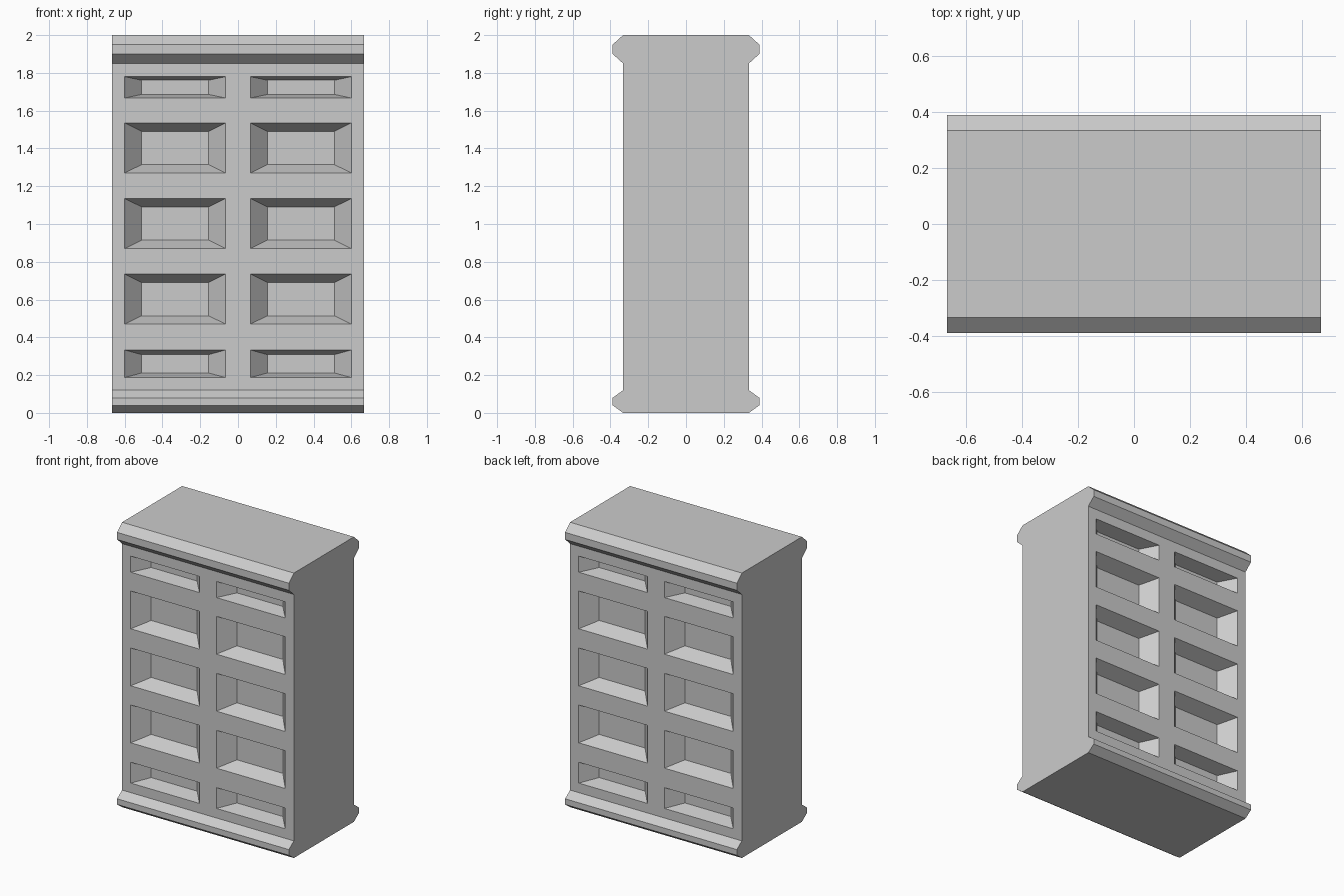
import bpy, bmesh

cube = bpy.data.objects.get("Cube")
if cube:
    bpy.data.objects.remove(cube, do_unlink=True)

HALF_W, WALL, LIP = 0.667, 0.333, 0.388
DEPTH, TAPER = 0.10, 2 / 3

grey = bpy.data.materials.new("stone grey")
grey.use_nodes = True
COLOUR = (0.6, 0.6, 0.6, 1)
grey.diffuse_color = COLOUR
grey.node_tree.nodes["Principled BSDF"].inputs["Base Color"].default_value = COLOUR

# Recess columns and rows as (start, end) spans
columns = [(-0.6, -0.066), (0.066, 0.6)]
rows = [(0.187, 0.333), (0.47, 0.735), (0.87, 1.135), (1.27, 1.535), (1.667, 1.78)]
xs = [-HALF_W] + [x for span in columns for x in span] + [HALF_W]
row_zs = [z for span in rows for z in span]

# Side profile: base moulding, flat wall, top moulding
profile = [(WALL, 0), (LIP, 0.04), (LIP, 0.08), (WALL, 0.12)]
profile += [(WALL, z) for z in row_zs]
profile += [(WALL, 1.85), (LIP, 1.9), (LIP, 1.95), (WALL, 2)]

bm = bmesh.new()


def face(points):
    return bm.faces.new([bm.verts.new(p) for p in points])


def recess(x0, x1, z0, z1, side):
    """Tapered pocket sunk into the wall."""
    cx, cz = (x0 + x1) / 2, (z0 + z1) / 2
    corners = [(x0, z0), (x1, z0), (x1, z1), (x0, z1)]
    outer = [(x, side * WALL, z) for x, z in corners]
    inner = [(cx + (x - cx) * TAPER, side * (WALL - DEPTH), cz + (z - cz) * TAPER)
             for x, z in corners]
    for i in range(4):
        j = (i + 1) % 4
        face([outer[i], outer[j], inner[j], inner[i]])
    face(inner)


# Front and back walls, with a pocket in each recess cell
for side in (-1, 1):
    for (y0, z0), (y1, z1) in zip(profile, profile[1:]):
        for x0, x1 in zip(xs, xs[1:]):
            if (x0, x1) in columns and (z0, z1) in rows:
                recess(x0, x1, z0, z1, side)
            else:
                face([(x0, side * y0, z0), (x1, side * y0, z0),
                      (x1, side * y1, z1), (x0, side * y1, z1)])

# Top and bottom
for z in (0, 2):
    face([(x, -WALL, z) for x in xs] + [(x, WALL, z) for x in reversed(xs)])

# Left and right ends
for x in (-HALF_W, HALF_W):
    face([(x, -y, z) for y, z in profile] + [(x, y, z) for y, z in reversed(profile)])

bmesh.ops.remove_doubles(bm, verts=bm.verts, dist=0.0005)
bmesh.ops.recalc_face_normals(bm, faces=bm.faces)

mesh = bpy.data.meshes.new("panelled_block")
bm.to_mesh(mesh)
bm.free()
mesh.materials.append(grey)
block = bpy.data.objects.new("panelled_block", mesh)
bpy.context.collection.objects.link(block)
